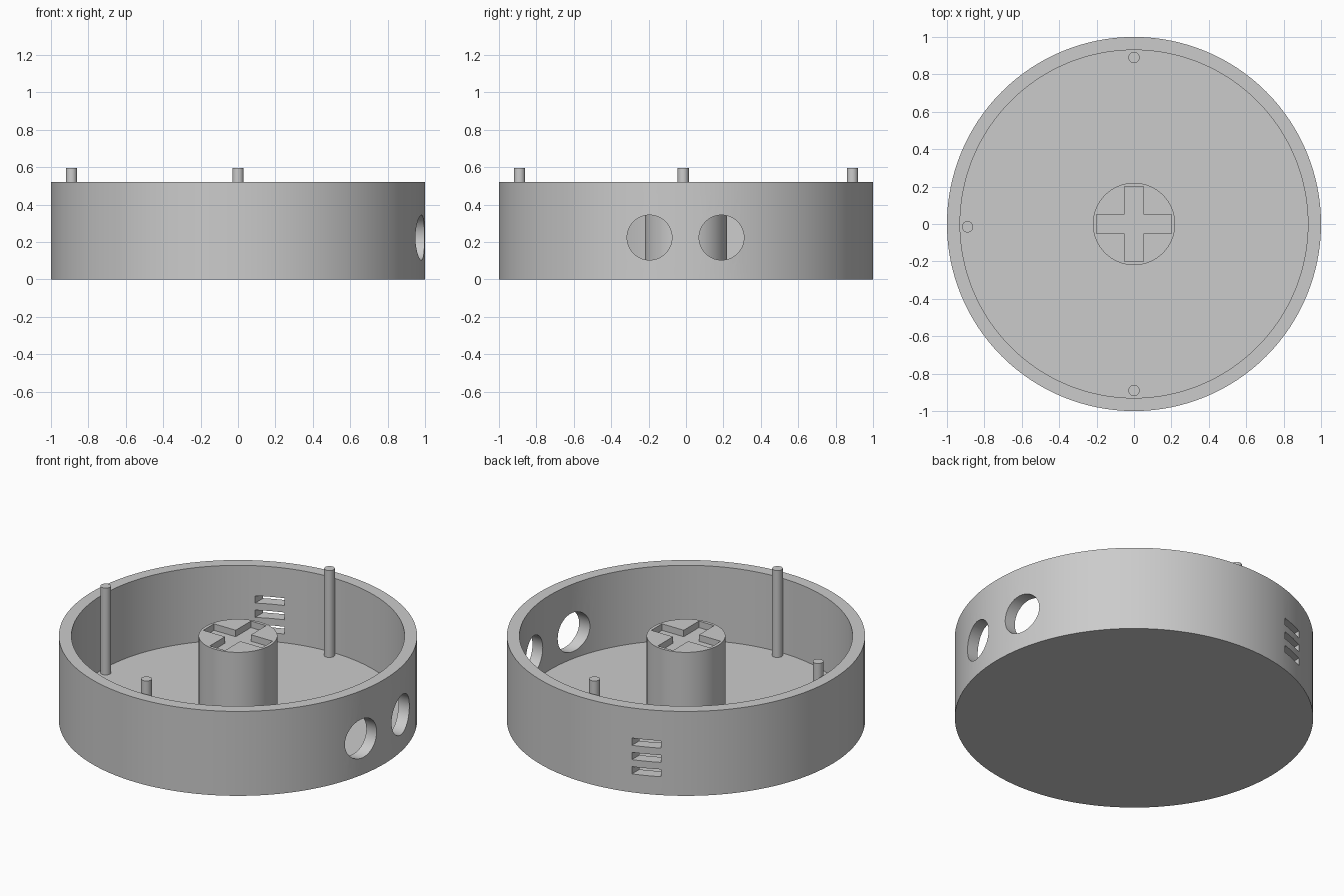
import bpy
from math import pi, radians

if "Cube" in bpy.data.objects:
    bpy.data.objects.remove(bpy.data.objects["Cube"])

RADIUS, INNER, RIM, FLOOR = 1.0, 0.93, 0.52, 0.06

grey = bpy.data.materials.new("plain grey")
grey.use_nodes = True
grey.diffuse_color = (0.6, 0.6, 0.6, 1)
grey.node_tree.nodes["Principled BSDF"].inputs["Base Color"].default_value = (0.6, 0.6, 0.6, 1)


def cylinder(name, radius, x, y, z0, z1, sides=64):
    bpy.ops.mesh.primitive_cylinder_add(
        vertices=sides, radius=radius, depth=z1 - z0, location=(x, y, (z0 + z1) / 2))
    obj = bpy.context.object
    obj.name = name
    obj.data.materials.append(grey)
    return obj


def box(name, size, location):
    bpy.ops.mesh.primitive_cube_add(size=1, location=location)
    obj = bpy.context.object
    obj.name = name
    obj.scale = size
    obj.data.materials.append(grey)
    return obj


def cut(target, cutters):
    """Subtract every cutter, bake the result and drop the cutters."""
    for cutter in cutters:
        cutter.hide_render = True
        mod = target.modifiers.new("cut", "BOOLEAN")
        mod.operation, mod.solver, mod.object = "DIFFERENCE", "EXACT", cutter
    bpy.context.view_layer.update()
    depsgraph = bpy.context.evaluated_depsgraph_get()
    mesh = bpy.data.meshes.new_from_object(target.evaluated_get(depsgraph))
    target.modifiers.clear()
    target.data = mesh
    for cutter in cutters:
        bpy.data.objects.remove(cutter)


def smooth(obj):
    bpy.ops.object.select_all(action="DESELECT")
    obj.select_set(True)
    bpy.context.view_layer.objects.active = obj
    bpy.ops.object.shade_smooth_by_angle(angle=radians(30))


# Round tray: hollow inside, two side ports, three vent slots at the back
tray = cylinder("round_tray", RADIUS, 0, 0, 0, RIM, 128)
cutters = [cylinder("cavity_cutter", INNER, 0, 0, FLOOR, RIM + 0.2, 128)]
for y in (-0.195, 0.19):
    port = cylinder("port_cutter", 0.12, 0.9, y, 0, 0.8)
    port.location.z = 0.224
    port.rotation_euler.y = pi / 2
    cutters.append(port)
for z in (0.136, 0.224, 0.312):
    cutters.append(box("vent_cutter", (0.153, 0.4, 0.045), (-0.376, 0.92, z)))
cut(tray, cutters)
smooth(tray)

# Central hub with a shallow cross-shaped recess
hub = cylinder("centre_hub", 0.22, 0, 0, FLOOR, RIM)
cut(hub, [box("cross_cutter_x", (0.4, 0.104, 0.08), (0, 0, RIM)),
          box("cross_cutter_y", (0.104, 0.4, 0.08), (0, 0, RIM))])
smooth(hub)

# Three locating pins that rise above the rim
for name, x, y in (("front_pin", 0, -0.89), ("back_pin", 0, 0.89), ("right_pin", -0.89, -0.015)):
    smooth(cylinder(name, 0.03, x, y, FLOOR, 0.595, 32))
